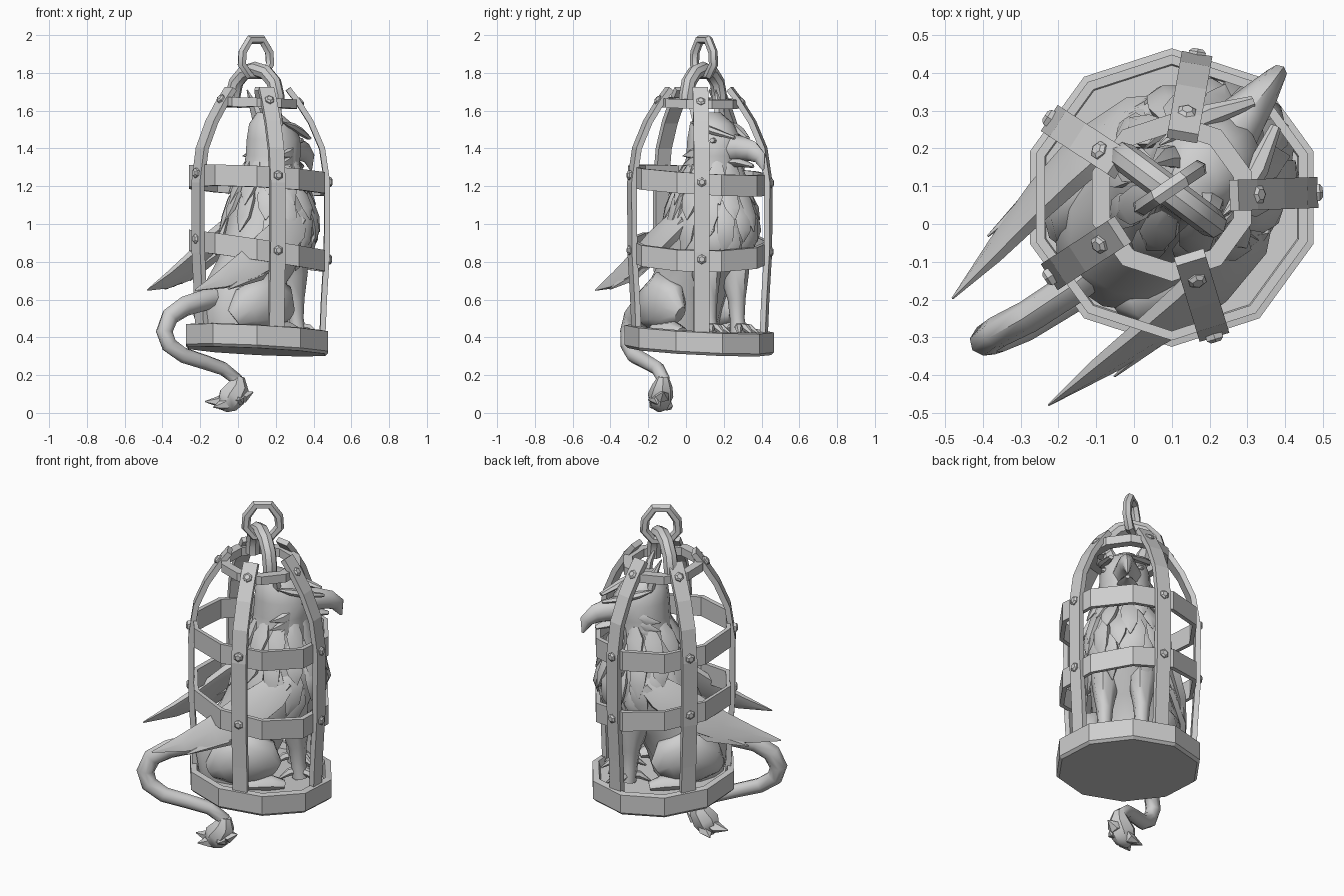
import bpy, bmesh, math
from mathutils import Vector

gray = bpy.data.materials.new("plain gray")
gray.diffuse_color = (0.62, 0.62, 0.62, 1)
CX, CY = 0.10, 0.07                    # cage axis
A = math.radians(42)                   # heading of the creature
CA, SA = math.cos(A), math.sin(A)


def make(name, verts, faces, smooth=None):
    me = bpy.data.meshes.new(name)
    me.from_pydata([tuple(v) for v in verts], [], faces)
    bm = bmesh.new()
    bm.from_mesh(me)
    bmesh.ops.recalc_face_normals(bm, faces=bm.faces)
    bm.to_mesh(me)
    bm.free()
    me.materials.append(gray)
    ob = bpy.data.objects.new(name, me)
    bpy.context.collection.objects.link(ob)
    if smooth:
        bpy.ops.object.select_all(action='DESELECT')
        ob.select_set(True)
        bpy.context.view_layer.objects.active = ob
        bpy.ops.object.shade_smooth_by_angle(angle=math.radians(smooth))
    return ob


def loft(name, rings, closed=False, smooth=None):
    n, m = len(rings[0]), len(rings)
    verts = [v for r in rings for v in r]
    faces = []
    for i in range(m if closed else m - 1):
        for j in range(n):
            k, a, b = (j + 1) % n, i * n, ((i + 1) % m) * n
            faces.append((a + j, a + k, b + k, b + j))
    if not closed:
        faces += [tuple(range(n)), tuple(range((m - 1) * n, m * n))]
    return make(name, verts, faces, smooth)


def tube(name, pts, n=8, ref=(0, 0, 1), closed=False, smooth=None, turn=0):
    """Sweep ellipses; each point is (position, half width, half height)."""
    rings, m, ref = [], len(pts), Vector(ref)
    for i, (p, w, h) in enumerate(pts):
        a = pts[(i - 1) % m if closed else max(i - 1, 0)][0]
        b = pts[(i + 1) % m if closed else min(i + 1, m - 1)][0]
        t = (Vector(b) - Vector(a)).normalized()
        side = t.cross(ref).normalized()
        up = side.cross(t)
        rings.append([Vector(p) + side * w * math.cos(q) + up * h * math.sin(q)
                      for q in [2 * math.pi * j / n + turn for j in range(n)]])
    return loft(name, rings, closed, smooth)


def loc(u, v, z):
    """Creature space (forward, left, up) to the world."""
    return Vector((CX + u * CA - v * SA, CY + u * SA + v * CA, z))


def ldir(u, v, z):
    return Vector((u * CA - v * SA, u * SA + v * CA, z))


def path(points):
    return [(loc(u, v, z), w, h) for u, v, z, w, h in points]


def tilt(x, y, z, sx=0.05, sy=0.05):
    return Vector((x, y, z - sx * (x - CX) - sy * (y - CY)))


DECAGON = [math.pi / 2 + math.pi * j / 5 for j in range(10)]

# cage floor with a raised rim
loft("cage_floor", [[tilt(CX + r * math.cos(q), CY + r * math.sin(q), z) for q in DECAGON]
                    for r, z in [(0.38, 0.325), (0.395, 0.34), (0.395, 0.445), (0.36, 0.45), (0.35, 0.415)]])

# horizontal bands: name, radius, height, half height, thickness, tilt in x and y
BANDS = [("lower_band", 0.378, 0.858, 0.056, 0.025, 0.15, 0.02),
         ("upper_band", 0.378, 1.23, 0.056, 0.025, 0.05, 0.06),
         ("top_ring", 0.222, 1.64, 0.024, 0.05, 0.03, 0.02)]
for name, r, z, h, w, sx, sy in BANDS:
    loft(name, [[tilt(CX + a * math.cos(q), CY + a * math.sin(q), b, sx, sy)
                 for a, b in [(r, z - h), (r, z + h), (r - w, z + h), (r - w, z - h)]]
                for q in DECAGON], closed=True)

# upright straps with bolts
STRAP = [(0.345, 0.36), (0.355, 0.6), (0.37, 0.85), (0.372, 1.22), (0.345, 1.4),
         (0.285, 1.54), (0.215, 1.65), (0.165, 1.715)]
for i, deg in enumerate([2, 80, 147, 213, 287]):
    q = math.radians(deg)
    out = Vector((math.cos(q), math.sin(q), 0))
    side = Vector((-out.y, out.x, 0))
    c = Vector((CX, CY, 0))
    tube("strap_%d" % i, [(c + out * r + Vector((0, 0, z)), 0.058, 0.021) for r, z in STRAP],
         n=4, ref=out + Vector((0, 0, 0.3)), turn=math.pi / 4)
    for (name, br, z, h, w, sx, sy), r, o in zip(BANDS, (0.38, 0.382, 0.225), ((1, 0), (1, 0), (0.75, 0.66))):
        d = out * o[0] + Vector((0, 0, o[1]))
        p = tilt(CX + out.x * r, CY + out.y * r, z + 0.012, sx, sy)
        tube("bolt_%d" % i, [(p - d * 0.01, 0.026, 0.026), (p + d * 0.01, 0.026, 0.026),
                             (p + d * 0.018, 0.015, 0.015)], n=6, ref=side)

# hanging arch and chain link
e = Vector((0.8, -0.6, 0))
top = Vector((0.09, 0.09, 1.68))
tube("hanging_arch", [(top + e * 0.145 * math.cos(q) + Vector((0, 0, 0.14 * math.sin(q) - d)), 0.04, 0.04)
                      for q, d in [(0, 0.05)] + [(math.pi * k / 6, 0) for k in range(7)] + [(math.pi, 0.05)]],
     n=8, ref=(0.6, 0.8, 0), smooth=40)
e2 = Vector((0.83, 0.56, 0))
LINK = [(-0.045, -0.095), (0.045, -0.095), (0.09, -0.04), (0.085, 0.025), (0.04, 0.09),
        (-0.04, 0.09), (-0.085, 0.025), (-0.09, -0.04)]
tube("chain_link", [(Vector((0.095, 0.095, 1.885)) + e2 * a + Vector((0, 0, b)), 0.025, 0.025)
                    for a, b in LINK],
     n=6, ref=(-0.56, 0.83, 0), closed=True, smooth=40)

# creature body: height, forward centre, half length, half width
BODY = [(0.42, -0.14, 0.19, 0.18), (0.55, -0.13, 0.22, 0.21), (0.7, -0.07, 0.235, 0.2),
        (0.82, 0.03, 0.25, 0.2), (0.95, 0.09, 0.255, 0.22), (1.07, 0.1, 0.23, 0.215),
        (1.18, 0.09, 0.19, 0.18), (1.28, 0.1, 0.15, 0.145), (1.36, 0.115, 0.155, 0.14),
        (1.45, 0.12, 0.155, 0.135), (1.53, 0.1, 0.125, 0.11), (1.59, 0.08, 0.06, 0.06)]
loft("body_and_head", [[loc(u + a * math.cos(q), b * math.sin(q), z)
                        for q in [2 * math.pi * j / 14 for j in range(14)]]
                       for z, u, a, b in BODY], smooth=50)


def skin(q, z, off):
    """Point above the body surface at a heading and height."""
    for lo, hi in zip(BODY, BODY[1:]):
        if lo[0] <= z <= hi[0]:
            f = (z - lo[0]) / (hi[0] - lo[0])
            u, a, b = (lo[k] + f * (hi[k] - lo[k]) for k in (1, 2, 3))
            return loc(u + (a + off) * math.cos(q), (b + off) * math.sin(q), z)


# feather rows: top height, drop, count, spread either side of the chest
for row, (z, drop, count, spread) in enumerate([(1.33, 0.2, 11, 165), (1.22, 0.23, 12, 165),
                                                (1.11, 0.24, 11, 125), (0.98, 0.2, 6, 65)]):
    for k in range(count):
        q = math.radians(spread * (2 * k / (count - 1) - 1))
        d = drop * (1 + 0.14 * (-1) ** k)
        tube("body_feather", [(skin(q, z, -0.01), 0.025, 0.01), (skin(q, z - d * 0.35, 0.008), 0.052, 0.018),
                              (skin(q, z - d * 0.7, 0.016), 0.045, 0.018), (skin(q, z - d, 0.028), 0.003, 0.003)],
             n=5, ref=ldir(math.cos(q), math.sin(q), 0), smooth=50)

# hooked beak
tube("upper_beak", path([(0.19, 0.02, 1.4, 0.09, 0.085), (0.3, 0.035, 1.4, 0.06, 0.065),
                         (0.37, 0.045, 1.385, 0.042, 0.055), (0.42, 0.055, 1.35, 0.026, 0.04),
                         (0.44, 0.06, 1.285, 0.004, 0.006)]), n=8, ref=ldir(0.3, 0, 1), smooth=50)
tube("lower_beak", path([(0.17, 0.02, 1.33, 0.075, 0.04), (0.29, 0.035, 1.325, 0.045, 0.025),
                         (0.37, 0.05, 1.305, 0.012, 0.01)]), n=6, smooth=50)

for s in (1, -1):
    # brows, eyes, cheek tufts and ears
    tube("brow", path([(0.33, s * 0.045, 1.455, 0.015, 0.01), (0.22, s * 0.095, 1.49, 0.03, 0.02),
                       (0.14, s * 0.12, 1.52, 0.025, 0.018), (0.07, s * 0.125, 1.54, 0.003, 0.003)]), n=6, smooth=40)
    tube("eye", path([(0.21, s * 0.08, 1.44, 0.024, 0.02), (0.225, s * 0.112, 1.443, 0.014, 0.012)]), n=8, smooth=40)
    for k in range(3):
        tube("cheek_tuft", path([(0.18, s * 0.1, 1.4 - 0.035 * k, 0.02, 0.03),
                                 (0.1, s * 0.14, 1.37 - 0.04 * k, 0.015, 0.03),
                                 (0.03, s * 0.145, 1.36 - 0.05 * k, 0.002, 0.002)]), n=5, smooth=40)
    tube("ear", path([(0.08, s * 0.07, 1.53, 0.045, 0.025), (0.06, s * 0.09, 1.62, 0.035, 0.018),
                      (0.02, s * 0.1, 1.71, 0.003, 0.003)]), n=6, ref=ldir(1, 0, 0), smooth=40)

    # folded wings built from overlapping layers
    up = ldir(-0.1, -s * 0.42, 0.9)
    tube("wing", path([(0.14, s * 0.19, 1.05, 0.03, 0.05), (0.04, s * 0.225, 0.98, 0.04, 0.1),
                       (-0.12, s * 0.24, 0.87, 0.036, 0.115), (-0.28, s * 0.23, 0.775, 0.03, 0.09),
                       (-0.44, s * 0.21, 0.705, 0.022, 0.055), (-0.61, s * 0.19, 0.65, 0.003, 0.004)]),
         n=6, ref=up, smooth=35)
    for k in range(4):
        f = 0.06 * k
        tube("wing_feather", path([(0.12 - f, s * 0.22, 1.03 - f, 0.02, 0.03),
                                   (-0.04 - f, s * 0.255, 0.87 - f * 0.7, 0.022, 0.05),
                                   (-0.25 - f, s * 0.25, 0.7 - f * 0.25, 0.003, 0.004)]),
             n=5, ref=up, smooth=35)

    # haunches and hind paws
    tube("haunch", path([(-0.27, s * 0.12, 0.5, 0.05, 0.06), (-0.22, s * 0.16, 0.55, 0.085, 0.12),
                         (-0.1, s * 0.18, 0.59, 0.095, 0.16), (0.0, s * 0.19, 0.56, 0.075, 0.125),
                         (0.06, s * 0.19, 0.52, 0.03, 0.05)]), n=10, smooth=50)
    tube("hind_paw", path([(-0.12, s * 0.2, 0.44, 0.05, 0.035), (0.03, s * 0.21, 0.445, 0.055, 0.04),
                           (0.1, s * 0.21, 0.43, 0.035, 0.022)]), n=8, smooth=50)

    # front legs with talons
    tube("front_leg", path([(0.13, s * 0.1, 0.9, 0.09, 0.12), (0.17, s * 0.1, 0.73, 0.068, 0.085),
                            (0.185, s * 0.1, 0.6, 0.045, 0.05), (0.19, s * 0.1, 0.5, 0.038, 0.04),
                            (0.2, s * 0.1, 0.42, 0.045, 0.045)]), n=8, ref=ldir(1, 0, 0), smooth=50)
    for a in (-40, 0, 40, 180):
        x, y = math.cos(math.radians(a)), math.sin(math.radians(a))
        tube("talon", path([(0.2, s * 0.1, 0.46, 0.022, 0.022),
                            (0.2 + 0.06 * x, s * 0.1 + 0.06 * y, 0.45, 0.022, 0.022),
                            (0.2 + 0.12 * x, s * 0.1 + 0.12 * y, 0.41, 0.004, 0.004)]), n=6, smooth=50)

# hanging tail
TAIL = [(-0.02, -0.05, 0.62), (-0.15, -0.16, 0.605), (-0.28, -0.245, 0.565), (-0.36, -0.285, 0.51),
        (-0.39, -0.305, 0.43), (-0.365, -0.305, 0.36), (-0.29, -0.275, 0.305), (-0.18, -0.21, 0.27),
        (-0.08, -0.15, 0.235), (-0.01, -0.12, 0.18), (-0.005, -0.12, 0.11)]
tube("tail", [(p, 0.058 - 0.0025 * k, 0.047 - 0.0015 * k) for k, p in enumerate(TAIL)],
     n=8, ref=(0.6, -0.75, 0.1), smooth=50)

# tail tuft of curled locks
tube("tail_tuft", [((0.005, -0.12, 0.19), 0.03, 0.03), ((0.0, -0.125, 0.14), 0.06, 0.055),
                   ((-0.035, -0.135, 0.085), 0.075, 0.07), ((-0.06, -0.14, 0.035), 0.055, 0.05),
                   ((-0.07, -0.14, 0.008), 0.012, 0.012)],
     n=7, ref=(0, 1, 0), smooth=40)
for tip in [(-0.175, -0.14, 0.06), (-0.13, -0.19, 0.03), (-0.1, -0.08, 0.02), (0.08, -0.12, 0.11), (0.01, -0.2, 0.07)]:
    b, t = Vector((-0.01, -0.13, 0.11)), Vector(tip)
    tube("tuft_lock", [(b, 0.04, 0.04), (b.lerp(t, 0.55) - Vector((0, 0, 0.025)), 0.038, 0.032), (t, 0.003, 0.003)],
         n=5, ref=(0, 0, 1), smooth=40)
